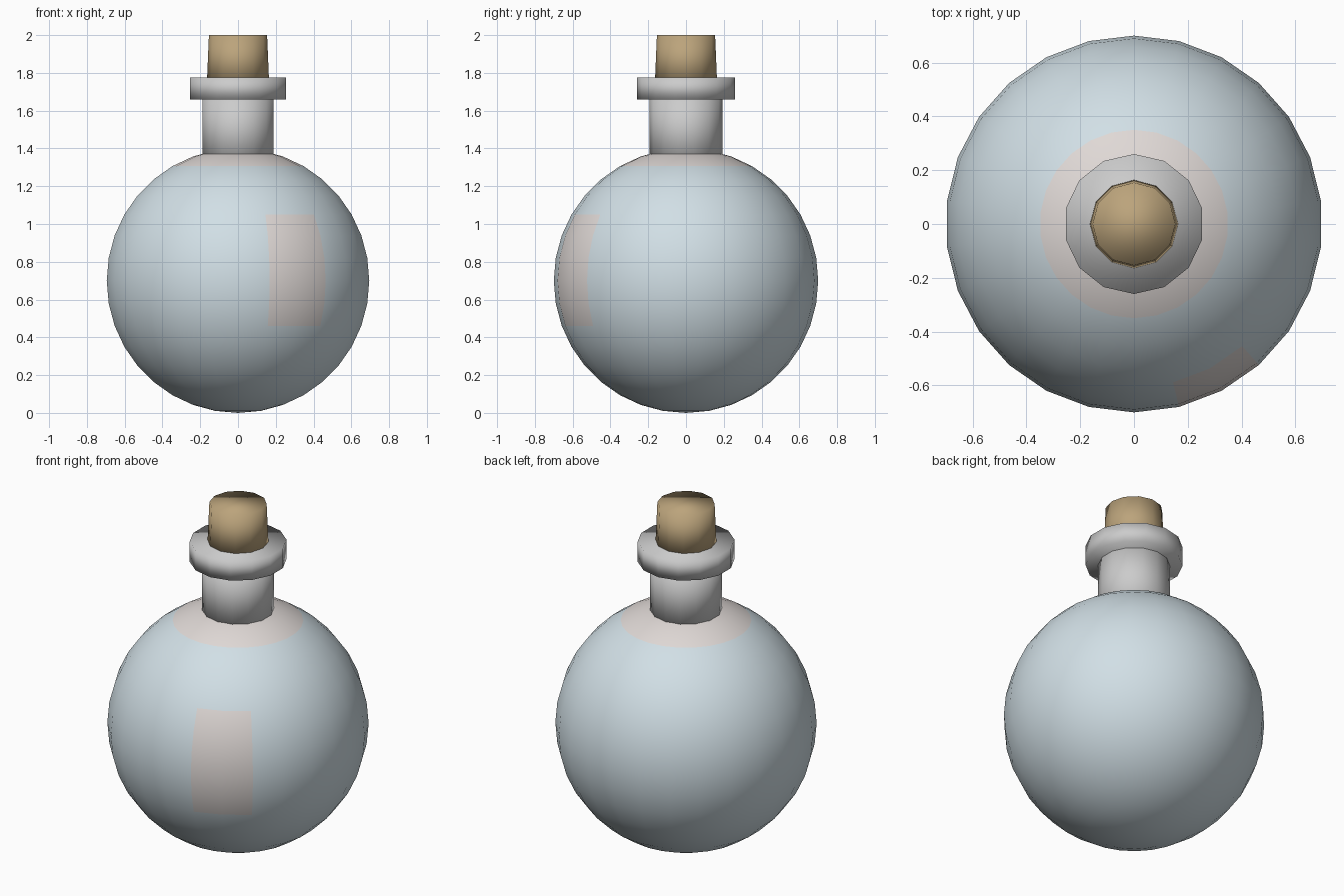
import bpy, bmesh, math

if "Cube" in bpy.data.objects:
    bpy.data.objects.remove(bpy.data.objects["Cube"])


def material(name, rgb):
    m = bpy.data.materials.new(name)
    m.diffuse_color = (*rgb, 1)
    m.use_nodes = True
    m.node_tree.nodes["Principled BSDF"].inputs["Base Color"].default_value = m.diffuse_color
    return m


def lathe(name, profile, sides, mats=(), pick=None):
    """Spin (radius, z) points; the first vertex of each ring lies on -y."""
    bm = bmesh.new()
    rings = []
    for r, z in profile:
        if r < 1e-5:
            rings.append([bm.verts.new((0, 0, z))] * sides)
            continue
        angles = [2 * math.pi * i / sides for i in range(sides)]
        rings.append([bm.verts.new((r * math.sin(a), -r * math.cos(a), z))
                      for a in angles])
    for row, (lo, hi) in enumerate(zip(rings, rings[1:])):
        for i in range(sides):
            j = (i + 1) % sides
            corners = list(dict.fromkeys((lo[i], lo[j], hi[j], hi[i])))
            f = bm.faces.new(corners)
            if pick:
                f.material_index = pick(row, i)
    # Flat caps on open ends
    if profile[0][0] > 1e-5:
        bm.faces.new(rings[0][::-1])
    if profile[-1][0] > 1e-5:
        bm.faces.new(rings[-1])
    bmesh.ops.recalc_face_normals(bm, faces=bm.faces)
    for f in bm.faces:
        f.smooth = True
    me = bpy.data.meshes.new(name)
    bm.to_mesh(me)
    bm.free()
    for m in mats:
        me.materials.append(m)
    ob = bpy.data.objects.new(name, me)
    bpy.context.collection.objects.link(ob)
    return ob


glass = material("blue_glass", (0.64, 0.74, 0.79))
paper = material("pale_patch", (0.74, 0.69, 0.67))
cork_mat = material("cork", (0.50, 0.37, 0.20))

# Round flask body, with a pale label patch and pale shoulder
R, ROWS = 0.70, 18
body_profile = []
for k in range(ROWS + 1):
    lat = math.pi * (k / ROWS - 0.5)
    radius = 0 if k in (0, ROWS) else R * math.cos(lat)
    body_profile.append((radius, R + R * math.sin(lat)))


def body_slot(row, col):
    label = 7 <= row <= 11 and col in (1, 2)
    return 1 if label or row >= 15 else 0


lathe("flask_body", body_profile, 26, (glass, paper), body_slot)

# Neck, lip ring and tapered stopper
lathe("neck", [(0.192, 1.30), (0.192, 1.70)], 14)
lathe("lip_ring", [(0.26, 1.66), (0.26, 1.776)], 14)
lathe("cork_stopper", [(0.165, 1.74), (0.154, 2.0)], 12, (cork_mat,))
